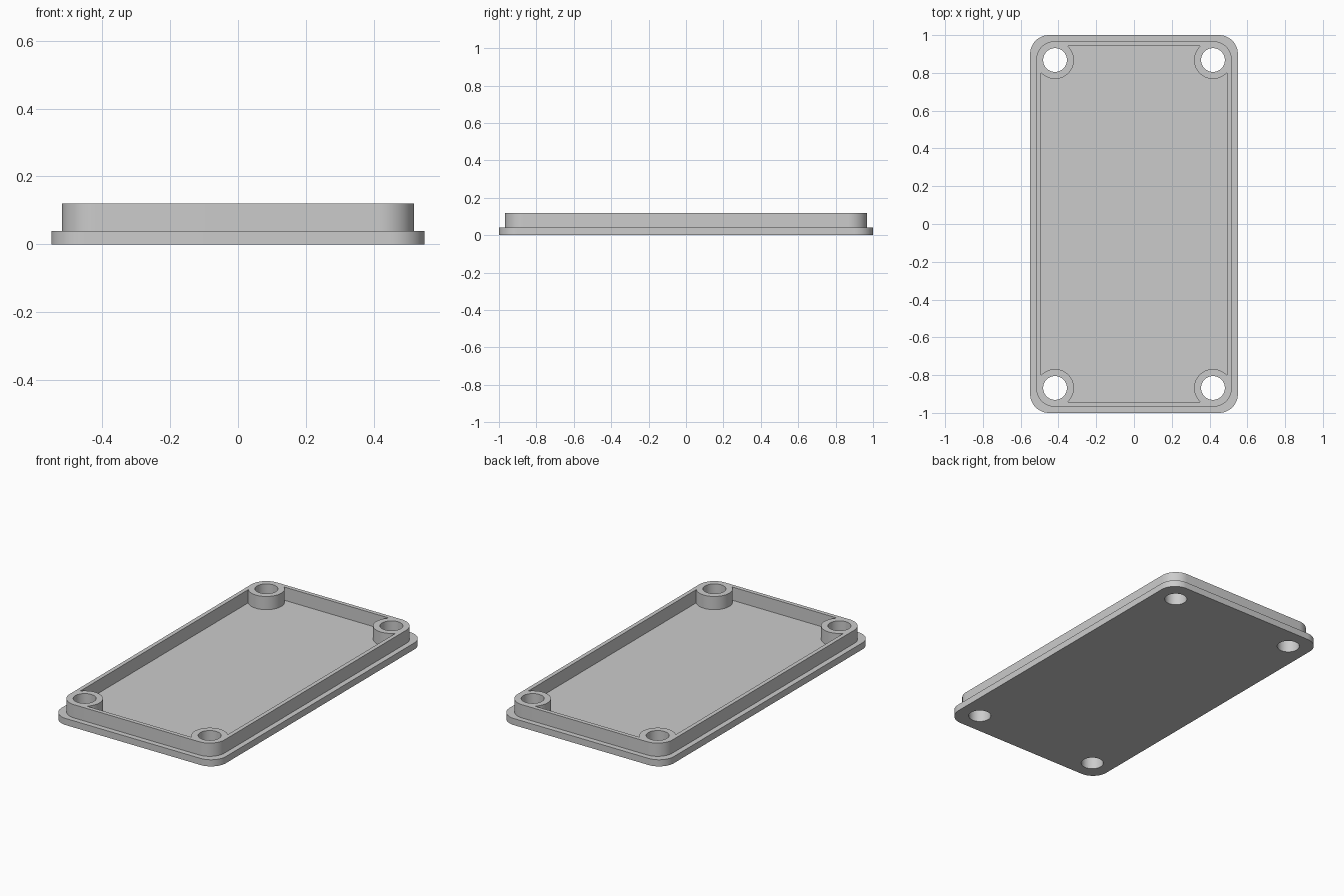
import bpy, bmesh
from math import sin, cos, pi, sqrt, atan2

if "Cube" in bpy.data.objects:
    bpy.data.objects.remove(bpy.data.objects["Cube"], do_unlink=True)

BASE_TOP, RIM_TOP = 0.04, 0.12
HOLE_X, HOLE_Y = 0.418, 0.868      # screw hole centres
BOSS_R, HOLE_R = 0.1, 0.063
WALL = 0.025
SEG = 16                           # segments per quarter turn
CORNERS = [(1, 1), (-1, 1), (-1, -1), (1, -1)]


def arc(cx, cy, r, a0, a1, n=SEG):
    return [(cx + r * cos(a0 + (a1 - a0) * i / n),
             cy + r * sin(a0 + (a1 - a0) * i / n)) for i in range(n + 1)]


def rounded_rect(hx, hy, r):
    pts = []
    for k, (sx, sy) in enumerate(CORNERS):
        pts += arc(sx * (hx - r), sy * (hy - r), r, k * pi / 2, (k + 1) * pi / 2)
    return pts


def pocket_outline():
    # Straight inner walls interrupted by the round bosses in the corners
    d = BOSS_R - WALL
    reach = sqrt(BOSS_R ** 2 - d ** 2)
    pts = []
    for k, (sx, sy) in enumerate(CORNERS):
        a0, a1 = atan2(-reach, d), atan2(d, -reach) - 2 * pi
        turn = k * pi / 2
        pts += arc(sx * HOLE_X, sy * HOLE_Y, BOSS_R, a0 + turn, a1 + turn, 2 * SEG)
    return pts


base_outer = rounded_rect(0.55, 1.0, 0.1)
rim_outer = rounded_rect(HOLE_X + BOSS_R, HOLE_Y + BOSS_R, BOSS_R)
pocket = pocket_outline()
holes = [arc(sx * HOLE_X, sy * HOLE_Y, HOLE_R, 0, 2 * pi, 4 * SEG)[:-1]
         for sx, sy in CORNERS]

bm = bmesh.new()


def loop(pts, z):
    return [bm.verts.new((x, y, z)) for x, y in pts]


def cap(outlines, z):
    # Flat face bounded by the outlines, inner ones left open
    edges = []
    for pts in outlines:
        v = loop(pts, z)
        edges += [bm.edges.new((v[i - 1], v[i])) for i in range(len(v))]
    bmesh.ops.triangle_fill(bm, use_beauty=True, edges=edges, normal=(0, 0, 1))


def wall(pts, z0, z1):
    a, b = loop(pts, z0), loop(pts, z1)
    for i in range(len(a)):
        bm.faces.new((a[i - 1], a[i], b[i], b[i - 1]))


# Flange plate
cap([base_outer] + holes, 0)
wall(base_outer, 0, BASE_TOP)
cap([base_outer, rim_outer], BASE_TOP)
# Raised rim with corner bosses, and the pocket floor
wall(rim_outer, BASE_TOP, RIM_TOP)
cap([rim_outer, pocket] + holes, RIM_TOP)
wall(pocket, BASE_TOP, RIM_TOP)
cap([pocket], BASE_TOP)
# Through holes
for h in holes:
    wall(h, 0, RIM_TOP)

bmesh.ops.remove_doubles(bm, verts=bm.verts[:], dist=0.0001)
bmesh.ops.recalc_face_normals(bm, faces=bm.faces[:])

mesh = bpy.data.meshes.new("enclosure_lid")
bm.to_mesh(mesh)
bm.free()
lid = bpy.data.objects.new("enclosure_lid", mesh)
bpy.context.collection.objects.link(lid)

# Plain grey
GREY = (0.6, 0.6, 0.6, 1)
mat = bpy.data.materials.new("plain_grey")
mat.use_nodes = True
mat.diffuse_color = GREY
mat.node_tree.nodes["Principled BSDF"].inputs["Base Color"].default_value = GREY
mesh.materials.append(mat)

bpy.ops.object.select_all(action='DESELECT')
lid.select_set(True)
bpy.context.view_layer.objects.active = lid
bpy.ops.object.shade_smooth_by_angle(angle=pi / 6)
